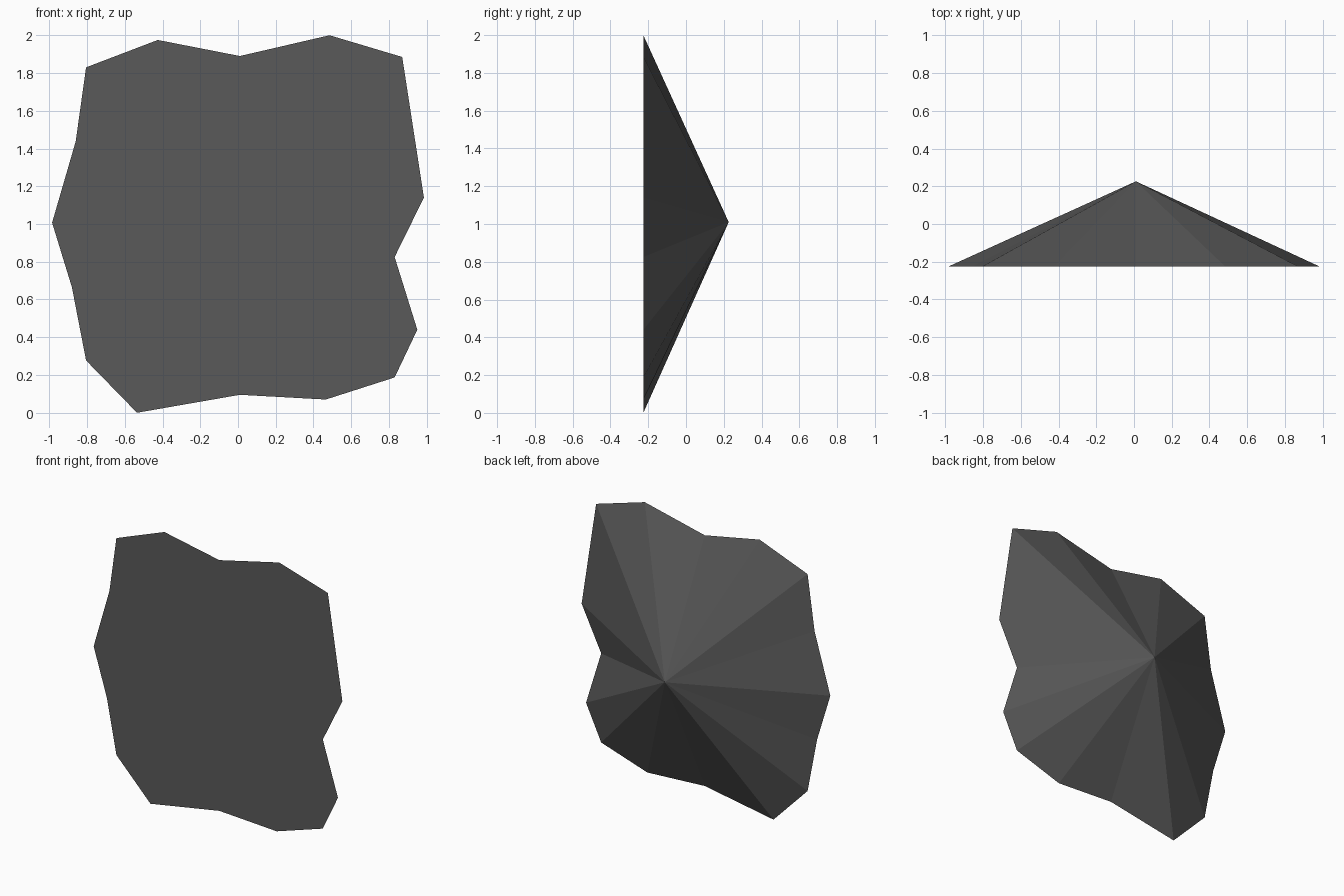
import bpy, bmesh

if "Cube" in bpy.data.objects:
    bpy.data.objects.remove(bpy.data.objects["Cube"])

# Irregular outline of the flat front, as (x, z)
OUTLINE = [(-0.805, 1.83), (-0.425, 1.975), (0.01, 1.89), (0.485, 2.0),
           (0.87, 1.885), (0.985, 1.14), (0.83, 0.825), (0.95, 0.44),
           (0.83, 0.187), (0.465, 0.07), (0.01, 0.095), (-0.535, 0.0),
           (-0.805, 0.277), (-0.88, 0.665), (-0.985, 1.007), (-0.86, 1.437)]
HALF_DEPTH = 0.226
APEX = (0.01, HALF_DEPTH, 1.01)

bm = bmesh.new()
rim = [bm.verts.new((x, -HALF_DEPTH, z)) for x, z in OUTLINE]
tip = bm.verts.new(APEX)

# Flat front face
front = bm.faces.new(rim)

# Fan of flat facets meeting at the rear point
for a, b in zip(rim, rim[1:] + rim[:1]):
    bm.faces.new((b, a, tip))

bmesh.ops.recalc_face_normals(bm, faces=bm.faces[:])
bmesh.ops.triangulate(bm, faces=[front])

mesh = bpy.data.meshes.new("rock_shard")
bm.to_mesh(mesh)
bm.free()

# Single dark grey colour
grey = bpy.data.materials.new("dark_grey")
grey.diffuse_color = (0.1, 0.1, 0.1, 1)
grey.use_nodes = True
grey.node_tree.nodes["Principled BSDF"].inputs["Base Color"].default_value = grey.diffuse_color
mesh.materials.append(grey)

shard = bpy.data.objects.new("rock_shard", mesh)
bpy.context.collection.objects.link(shard)
